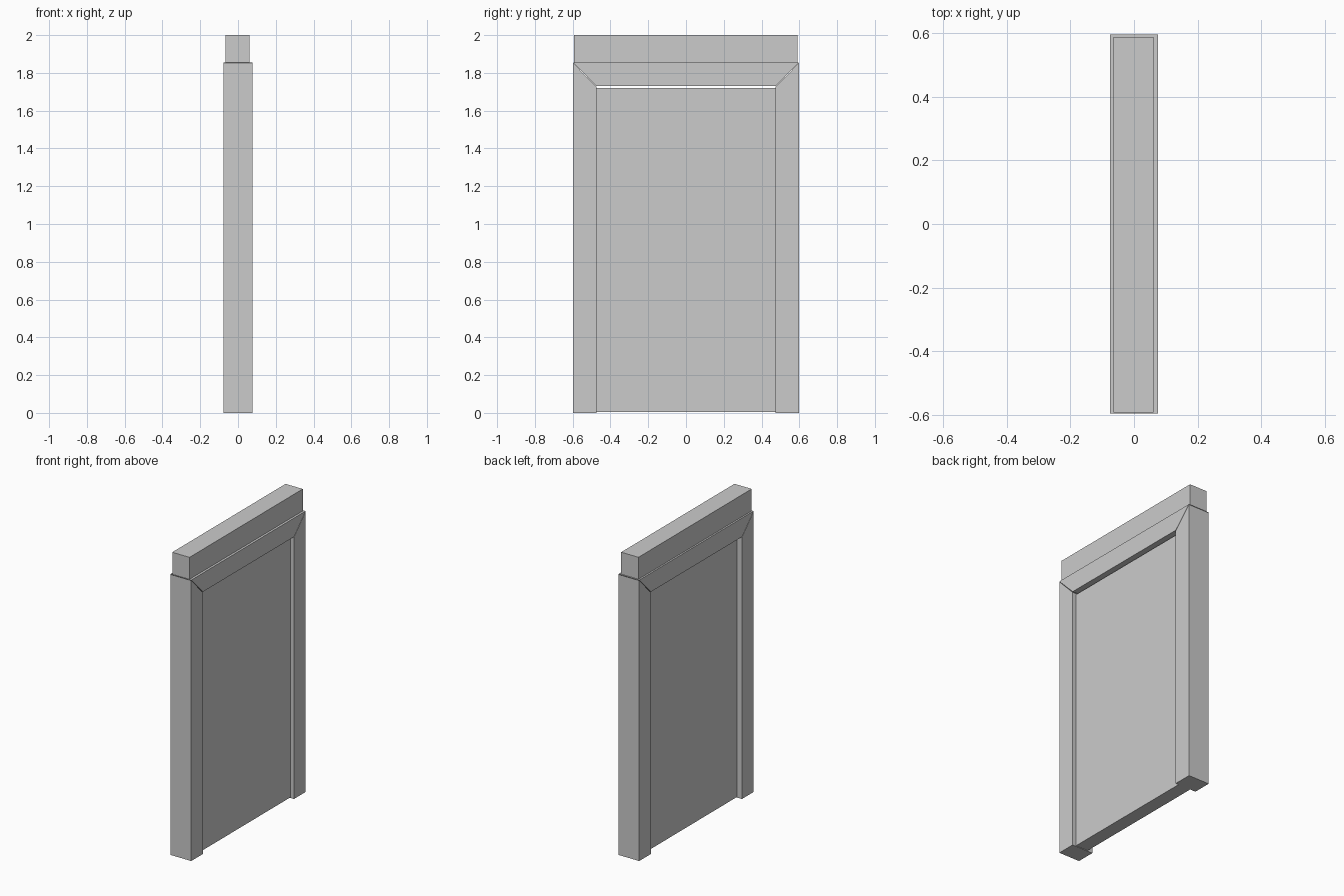
import bpy, bmesh

if "Cube" in bpy.data.objects:
    bpy.data.objects.remove(bpy.data.objects["Cube"])


def extrude_profile(name, pts, x0, x1):
    """Solid from a (y, z) outline, extruded from x0 to x1."""
    bm = bmesh.new()
    face = bm.faces.new([bm.verts.new((x0, y, z)) for y, z in pts])
    ext = bmesh.ops.extrude_face_region(bm, geom=[face])
    verts = [g for g in ext["geom"] if isinstance(g, bmesh.types.BMVert)]
    bmesh.ops.translate(bm, vec=(x1 - x0, 0, 0), verts=verts)
    bmesh.ops.recalc_face_normals(bm, faces=bm.faces)
    mesh = bpy.data.meshes.new(name)
    bm.to_mesh(mesh)
    bm.free()
    obj = bpy.data.objects.new(name, mesh)
    bpy.context.collection.objects.link(obj)
    return obj


def box(name, x0, x1, y0, y1, z0, z1):
    return extrude_profile(name, [(y0, z0), (y1, z0), (y1, z1), (y0, z1)], x0, x1)


OUT, IN = 0.597, 0.475      # outer and inner half widths of the frame
HALF = 0.076                # half depth of the frame

# Side jambs with mitred tops
for side, name in ((-1, "left_jamb"), (1, "right_jamb")):
    extrude_profile(name, [(side * IN, 0), (side * OUT, 0),
                           (side * OUT, 1.852), (side * IN, 1.727)], -HALF, HALF)

# Mitred head of the frame
extrude_profile("frame_head", [(-IN, 1.731), (IN, 1.731),
                               (OUT, 1.855), (-OUT, 1.855)], -HALF, HALF)

# Lintel block on top
box("lintel", -0.065, 0.061, -0.593, 0.589, 1.855, 2.0)

# Recessed door leaf, with a slim gap below the head
box("door_leaf", -0.04, 0.05, -IN, IN, 0.004, 1.72)
